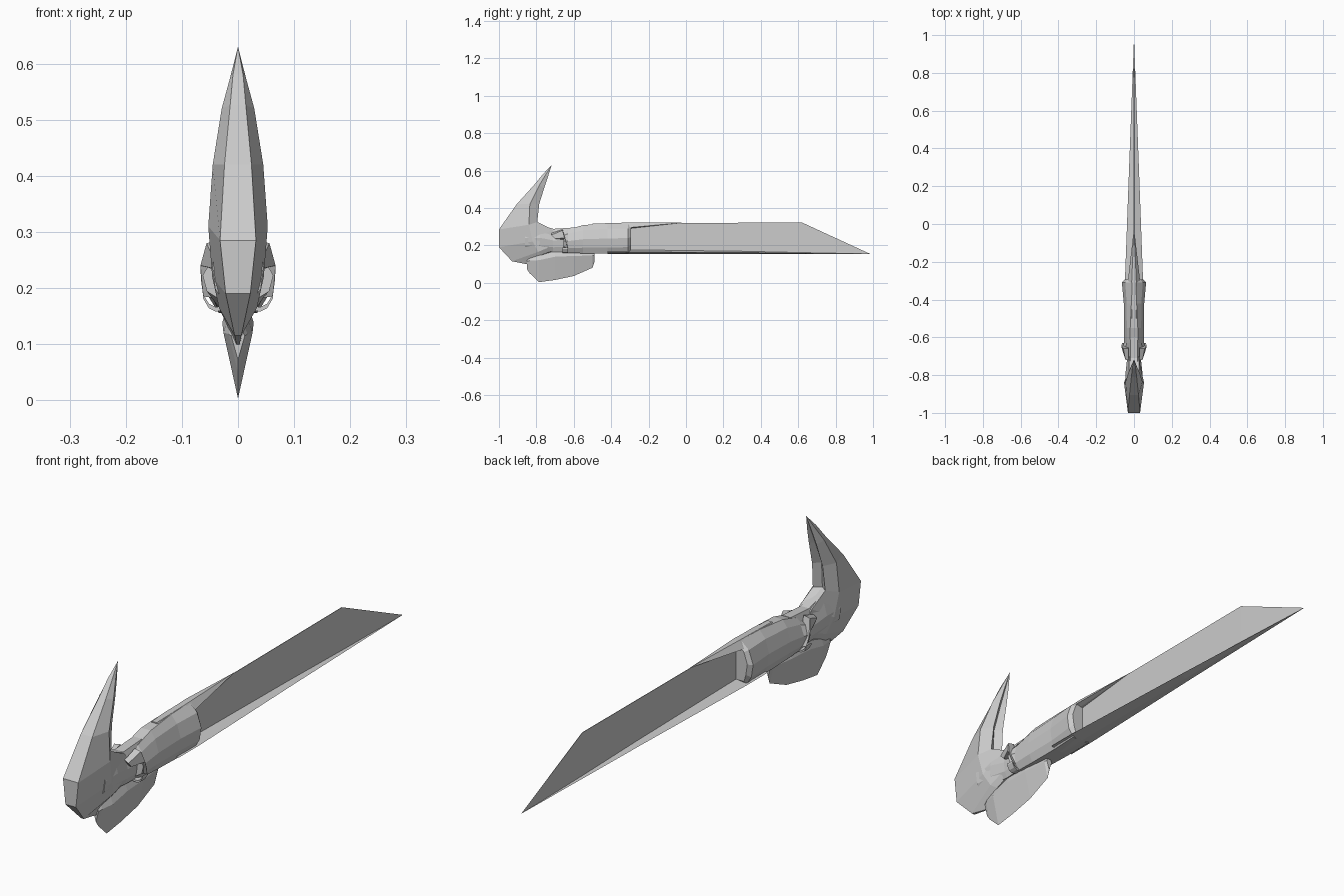
import bpy, bmesh

grey = bpy.data.materials.new("steel grey")
grey.diffuse_color = (0.6, 0.6, 0.6, 1)


def loft(name, rings, start=None, end=None):
    """Skin closed rings of points; a start or end point closes the loft to a tip."""
    bm = bmesh.new()
    vs = [[bm.verts.new(p) for p in r] for r in rings]
    n = len(vs[0])
    for a, b in zip(vs, vs[1:]):
        for i in range(n):
            j = (i + 1) % n
            bm.faces.new((a[i], a[j], b[j], b[i]))
    for ring, tip in ((vs[0], start), (vs[-1], end)):
        if tip:
            t = bm.verts.new(tip)
            for i in range(n):
                bm.faces.new((ring[i], ring[(i + 1) % n], t))
        else:
            bm.faces.new(ring)
    bmesh.ops.remove_doubles(bm, verts=bm.verts, dist=0.0001)
    bmesh.ops.recalc_face_normals(bm, faces=bm.faces)
    me = bpy.data.meshes.new(name)
    bm.to_mesh(me)
    bm.free()
    me.materials.append(grey)
    ob = bpy.data.objects.new(name, me)
    bpy.context.collection.objects.link(ob)
    return ob


def sym(half):
    """Mirror a half outline (x >= 0) into a closed ring."""
    return half + [(-x, y, z) for x, y, z in reversed(half) if x > 0]


def octo(y, z0, z1, w, wt, wb):
    """Faceted grip section: narrow top and bottom, widest in the middle."""
    h = z1 - z0
    return sym([(wb, y, z0), (w * .88, y, z0 + h * .2), (w, y, z0 + h * .5),
                (w * .72, y, z0 + h * .82), (wt, y, z1)])


# Blade: thin upright plate with slanted tip
loft("blade_plate", [
    [(-.004, -.42, .165), (.004, -.42, .165), (.001, -.42, .318), (-.001, -.42, .318)],
    [(-.003, .62, .157), (.003, .62, .157), (.001, .62, .322), (-.001, .62, .322)]],
    end=(0, .985, .154))

# Blade rail: wide flat underside tapering to the tip
loft("blade_rail", [sym([(0, y, .156 - .002 * k), (.048 * k, y, .158 + .006 * k),
                         (.004 * k, y, .160 + .016 * k)])
                    for y, k in ((-.42, 1), (-.3, 1), (.3, .54))], end=(0, .985, .154))

# Grip with flared ends
loft("grip", [octo(*s) for s in (
    (-.655, .175, .27, .063, .02, .025),
    (-.63, .16, .285, .053, .022, .03),
    (-.55, .157, .308, .053, .02, .032),
    (-.42, .155, .318, .054, .014, .034),
    (-.31, .158, .32, .064, .012, .036),
    (-.295, .175, .31, .05, .012, .036))])

# Spine cap running from the grip along the top of the blade
loft("spine_cap", [sym([(.012, -.5, .30), (.025, -.5, .295), (.01, -.5, .316)]),
                   sym([(.012, -.3, .29), (.032, -.3, .295), (.012, -.3, .322)])],
     end=(0, -.02, .321))

# Collar plates and thin loops on both sides of the grip
for s, side in ((1, "left"), (-1, "right")):
    loft(f"collar_{side}", [[(s * x, y, z) for x, y, z in r] for r in (
        [(.03, -.72, .265), (.045, -.72, .255), (.045, -.70, .235), (.03, -.70, .235)],
        [(.03, -.66, .285), (.056, -.66, .28), (.067, -.65, .24), (.03, -.65, .23)],
        [(.03, -.64, .20), (.066, -.64, .215), (.062, -.63, .185), (.03, -.63, .18)])])
    loft(f"loop_{side}", [[(s * (x + a), y, z + b) for a, b, y in
                          ((0, -.004, -.66), (0, .004, -.66), (0, .004, -.63), (0, -.004, -.63))]
                         for x, z in ((.062, .185), (.052, .168), (.04, .162), (.022, .164))])

# Neck joining head and grip
loft("neck", [octo(*s) for s in (
    (-.86, .17, .31, .046, .02, .02),
    (-.78, .17, .31, .044, .02, .022),
    (-.71, .165, .288, .036, .018, .022),
    (-.6, .165, .295, .04, .018, .026))])


def head(f, c, i, g):
    """Head section: flat striking face, wide crease, grooved inner edge."""
    return sym([(f[2], f[0], f[1]), (c[2], c[0], c[1]), (i[2], i[0], i[1]), (0, g[0], g[1])])


# Curved head with pointed top
loft("curved_head", [head(*s) for s in (
    ((-.765, .58, .009), (-.752, .575, .014), (-.737, .57, .009), (-.745, .57)),
    ((-.81, .525, .014), (-.785, .52, .029), (-.757, .51, .016), (-.772, .51)),
    ((-.905, .42, .024), (-.835, .42, .045), (-.785, .42, .022), (-.81, .42)),
    ((-1, .285, .032), (-.84, .31, .053), (-.795, .325, .026), (-.815, .325)),
    ((-1, .19, .022), (-.82, .22, .046), (-.715, .285, .026), (-.72, .285)),
    ((-.93, .115, .006), (-.79, .165, .034), (-.66, .22, .028), (-.66, .22)),
    ((-.83, .095, .002), (-.77, .15, .018), (-.69, .18, .02), (-.68, .18)))],
    start=(0, -.718, .63))

# Lower fin with sharp keel
loft("lower_fin", [sym([(0, y, z0), (w, y, z0 + (z1 - z0) * .8), (w * .6, y, z1)])
                   for y, z0, z1, w in (
    (-.85, .072, .125, .012), (-.835, .05, .135, .017), (-.785, .003, .15, .026),
    (-.7, .015, .17, .028), (-.6, .036, .17, .026), (-.5, .08, .162, .016),
    (-.49, .11, .155, .012))])
